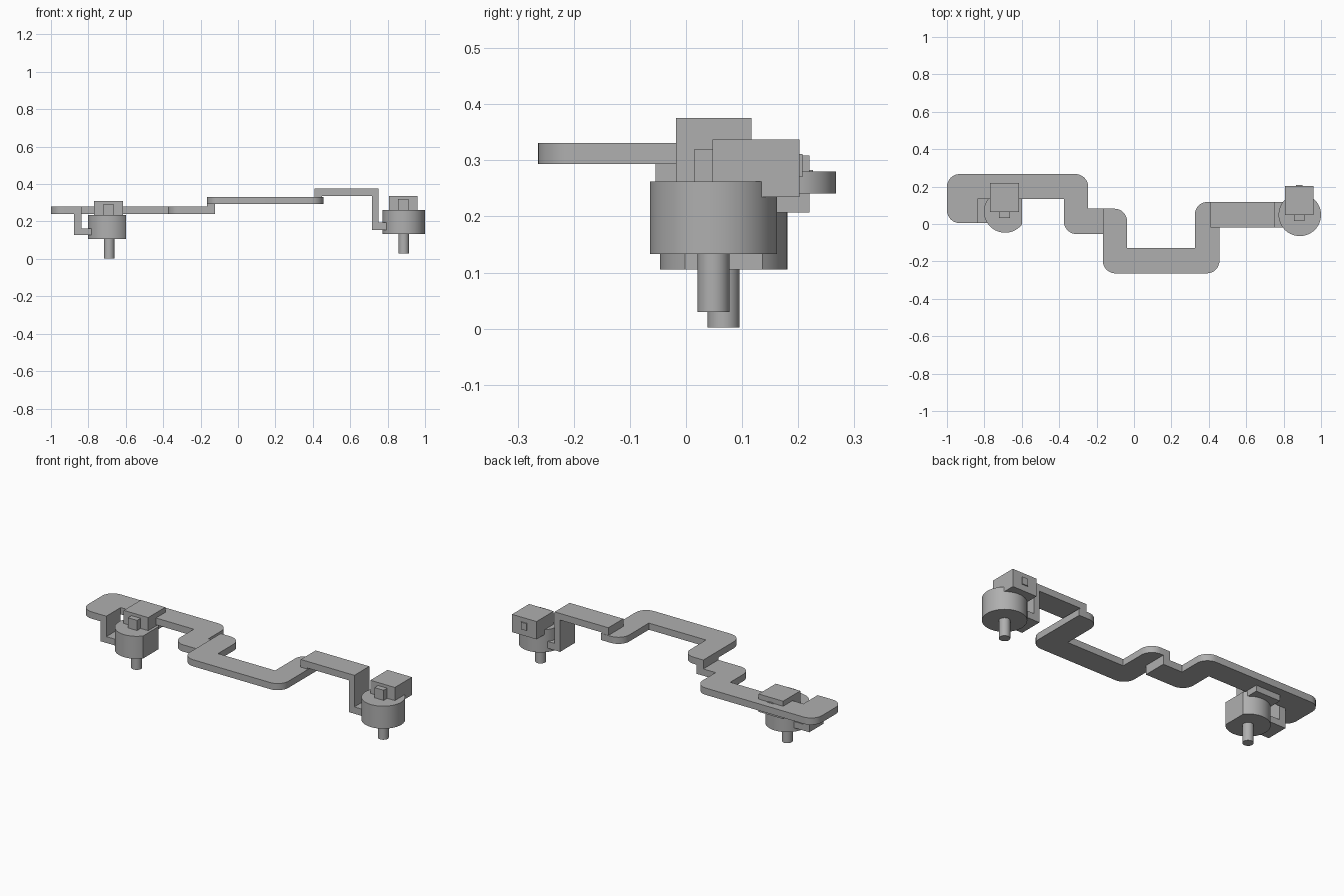
import bpy, bmesh, math
from mathutils import Vector

cube = bpy.data.objects.get("Cube")
if cube:
    bpy.data.objects.remove(cube, do_unlink=True)

GREY = (0.43, 0.43, 0.43, 1)
grey = bpy.data.materials.new("plain_grey")
grey.use_nodes = True
grey.diffuse_color = GREY
grey.node_tree.nodes["Principled BSDF"].inputs["Base Color"].default_value = GREY


def prism(name, outline, z0, z1, smooth=True):
    """Extrude a counter-clockwise outline between two heights."""
    bm = bmesh.new()
    base = bm.faces.new([bm.verts.new((x, y, z0)) for x, y in outline])
    top = bmesh.ops.extrude_face_region(bm, geom=[base], use_keep_orig=True)
    for v in top["geom"]:
        if isinstance(v, bmesh.types.BMVert):
            v.co.z = z1
    bmesh.ops.recalc_face_normals(bm, faces=bm.faces)
    mesh = bpy.data.meshes.new(name)
    bm.to_mesh(mesh)
    bm.free()
    mesh.materials.append(grey)
    obj = bpy.data.objects.new(name, mesh)
    bpy.context.collection.objects.link(obj)
    if smooth:
        bpy.ops.object.select_all(action="DESELECT")
        obj.select_set(True)
        bpy.context.view_layer.objects.active = obj
        bpy.ops.object.shade_smooth_by_angle(angle=math.radians(30))
    return obj


def box(name, x0, x1, y0, y1, z0, z1):
    return prism(name, [(x0, y0), (x1, y0), (x1, y1), (x0, y1)], z0, z1, False)


def rounded(points, round_ids, r=0.068, steps=8):
    """Replace the chosen corners by quarter arcs."""
    out = []
    for i, p in enumerate(points):
        p = Vector(p)
        if i not in round_ids:
            out.append(tuple(p))
            continue
        u = (Vector(points[i - 1]) - p).normalized()
        v = (Vector(points[(i + 1) % len(points)]) - p).normalized()
        c = p + r * (u + v)
        for k in range(steps + 1):
            t = math.pi / 2 * k / steps
            out.append(tuple(c - r * (v * math.cos(t) + u * math.sin(t))))
    return out


def disc(cx, cy, r, x_limit=None, n=64):
    """Circle outline, optionally cut flat on its +x side."""
    start = math.acos((x_limit - cx) / r) if x_limit is not None else 0
    span = 2 * (math.pi - start)
    count = n + 1 if start else n
    return [(cx + r * math.cos(start + span * k / n),
             cy + r * math.sin(start + span * k / n)) for k in range(count)]


def motor(side, cx, cy, z, x_limit=None):
    """Round body, shaft, housing block and its two tabs; z is the shaft tip."""
    prism(side + "_body", disc(cx, cy, 0.1135, x_limit), z + 0.103, z + 0.232)
    prism(side + "_shaft", disc(cx, cy, 0.0285, n=32), z, z + 0.11)
    hx = cx - 0.003
    y0 = cy - 0.002
    box(side + "_housing", hx - 0.0775, hx + 0.0775, y0, y0 + 0.155, z + 0.205, z + 0.307)
    box(side + "_front_tab", hx - 0.029, hx + 0.029, y0 - 0.032, y0 + 0.01, z + 0.225, z + 0.29)
    box(side + "_back_tab", hx - 0.018, hx + 0.018, y0 + 0.15, y0 + 0.161, z + 0.24, z + 0.281)


# Lower cranked plate
lower = [(-1, 0.005), (-0.838, 0.005), (-0.838, 0.135), (-0.375, 0.135),
         (-0.375, -0.054), (-0.123, -0.054), (-0.123, 0.082), (-0.245, 0.082),
         (-0.245, 0.267), (-1, 0.267)]
prism("lower_plate", rounded(lower, {0, 4, 8, 9}), 0.241, 0.28)

# Middle U-shaped plate
middle = [(-0.167, -0.264), (0.457, -0.264), (0.457, 0.118), (0.325, 0.118),
          (0.325, -0.128), (-0.037, -0.128), (-0.037, 0.082), (-0.167, 0.082)]
prism("middle_plate", rounded(middle, {0, 1, 3, 6}), 0.293, 0.331)

# Upper straight bar
box("upper_bar", 0.41, 0.75, -0.018, 0.117, 0.337, 0.375)

# Spacers joining the plates
box("lower_spacer", -0.167, -0.123, -0.054, 0.082, 0.241, 0.295)
box("upper_spacer", 0.41, 0.45, -0.018, 0.117, 0.325, 0.34)

# Hanging brackets
box("right_leg", 0.716, 0.75, -0.018, 0.117, 0.155, 0.375)
box("right_foot", 0.745, 0.8, -0.018, 0.117, 0.155, 0.194)
box("left_leg", -0.876, -0.838, 0.005, 0.135, 0.127, 0.245)
box("left_foot", -0.845, -0.78, 0.005, 0.135, 0.127, 0.163)

# Motors
motor("right_motor", 0.8865, 0.049, 0.03)
motor("left_motor", -0.689, 0.067, 0.002, x_limit=-0.599)
